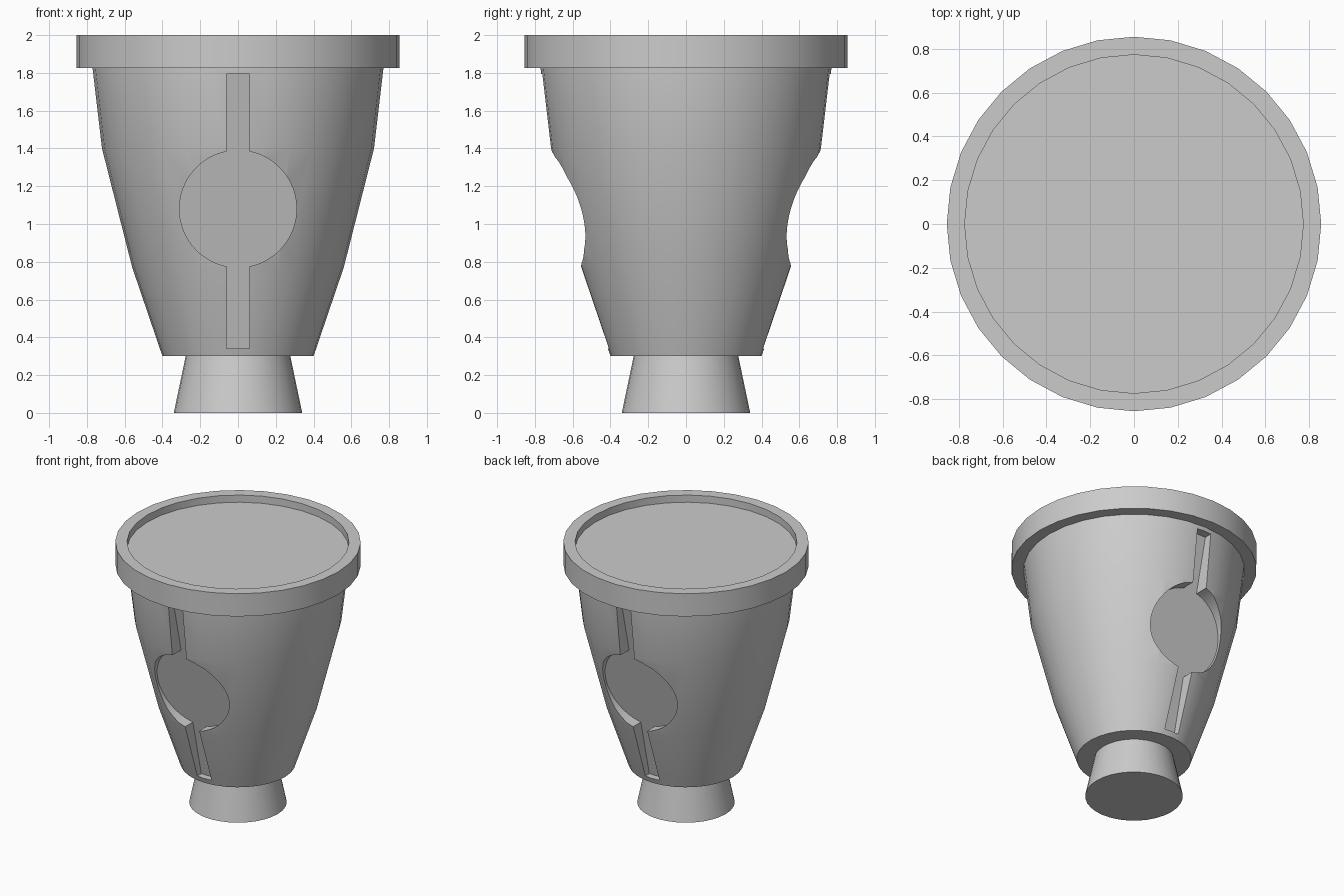
import bpy, bmesh, math

old = bpy.data.objects.get("Cube")
if old:
    bpy.data.objects.remove(old, do_unlink=True)

SIDES = 32

grey = bpy.data.materials.new("plain_grey")
grey.use_nodes = True
grey.diffuse_color = (0.6, 0.6, 0.6, 1)
grey.node_tree.nodes["Principled BSDF"].inputs["Base Color"].default_value = (0.6, 0.6, 0.6, 1)


def finish(bm, name):
    bmesh.ops.recalc_face_normals(bm, faces=bm.faces)
    mesh = bpy.data.meshes.new(name)
    bm.to_mesh(mesh)
    bm.free()
    mesh.materials.append(grey)
    obj = bpy.data.objects.new(name, mesh)
    bpy.context.collection.objects.link(obj)
    return obj


def select(obj):
    bpy.ops.object.select_all(action='DESELECT')
    obj.select_set(True)
    bpy.context.view_layer.objects.active = obj


def smooth(obj):
    select(obj)
    bpy.ops.object.shade_smooth_by_angle(angle=math.radians(30))


def lathe(name, profile):
    """Spin (radius, z) points round z and cap both ends."""
    bm = bmesh.new()
    rings = []
    for r, z in profile:
        rings.append([bm.verts.new((r * math.cos(a), r * math.sin(a), z))
                      for a in (math.tau * i / SIDES for i in range(SIDES))])
    for low, high in zip(rings, rings[1:]):
        for i in range(SIDES):
            j = (i + 1) % SIDES
            bm.faces.new((low[i], low[j], high[j], high[i]))
    bm.faces.new(rings[0])
    bm.faces.new(rings[-1])
    return finish(bm, name)


def groove_cutter(name, side):
    """Disc with a slot above and below, ending on a sloping flat floor."""
    radius, centre, half = 0.31, 1.08, 0.06
    bottom, top, steps = 0.34, 1.795, 32
    gap = math.asin(half / radius)
    outline = []
    for start, end_z, sign in ((-math.pi / 2, top, 1), (math.pi / 2, bottom, -1)):
        for i in range(steps + 1):
            a = start + gap + (math.pi - 2 * gap) * i / steps
            outline.append((radius * math.cos(a), centre + radius * math.sin(a)))
        outline += [(half * sign, end_z), (-half * sign, end_z)]

    def floor(z):
        return 0.36 + (z - bottom) * 0.235

    bm = bmesh.new()
    inner = [bm.verts.new((x, side * floor(z), z)) for x, z in outline]
    outer = [bm.verts.new((x, side * 1.2, z)) for x, z in outline]
    bm.faces.new(inner)
    bm.faces.new(outer)
    for i in range(len(outline)):
        j = (i + 1) % len(outline)
        bm.faces.new((inner[i], inner[j], outer[j], outer[i]))
    return finish(bm, name)


# Flared foot
smooth(lathe("foot", [(0.34, 0), (0.275, 0.31)]))

# Tapering cup body with a groove front and back
body = lathe("cup_body", [(0.40, 0.30), (0.56, 0.77), (0.72, 1.40),
                          (0.77, 1.825), (0.77, 1.85)])
for label, side in (("front", -1), ("back", 1)):
    cutter = groove_cutter(label + "_groove_cutter", side)
    cutter.hide_render = True
    select(body)
    mod = body.modifiers.new(label + "_groove", 'BOOLEAN')
    mod.operation = 'DIFFERENCE'
    mod.solver = 'EXACT'
    mod.object = cutter
    bpy.ops.object.modifier_apply(modifier=mod.name)
    bpy.data.objects.remove(cutter, do_unlink=True)
smooth(body)

# Wide rim with a shallow recessed top
smooth(lathe("rim", [(0.855, 1.825), (0.855, 2.0), (0.773, 2.0), (0.773, 1.945)]))
